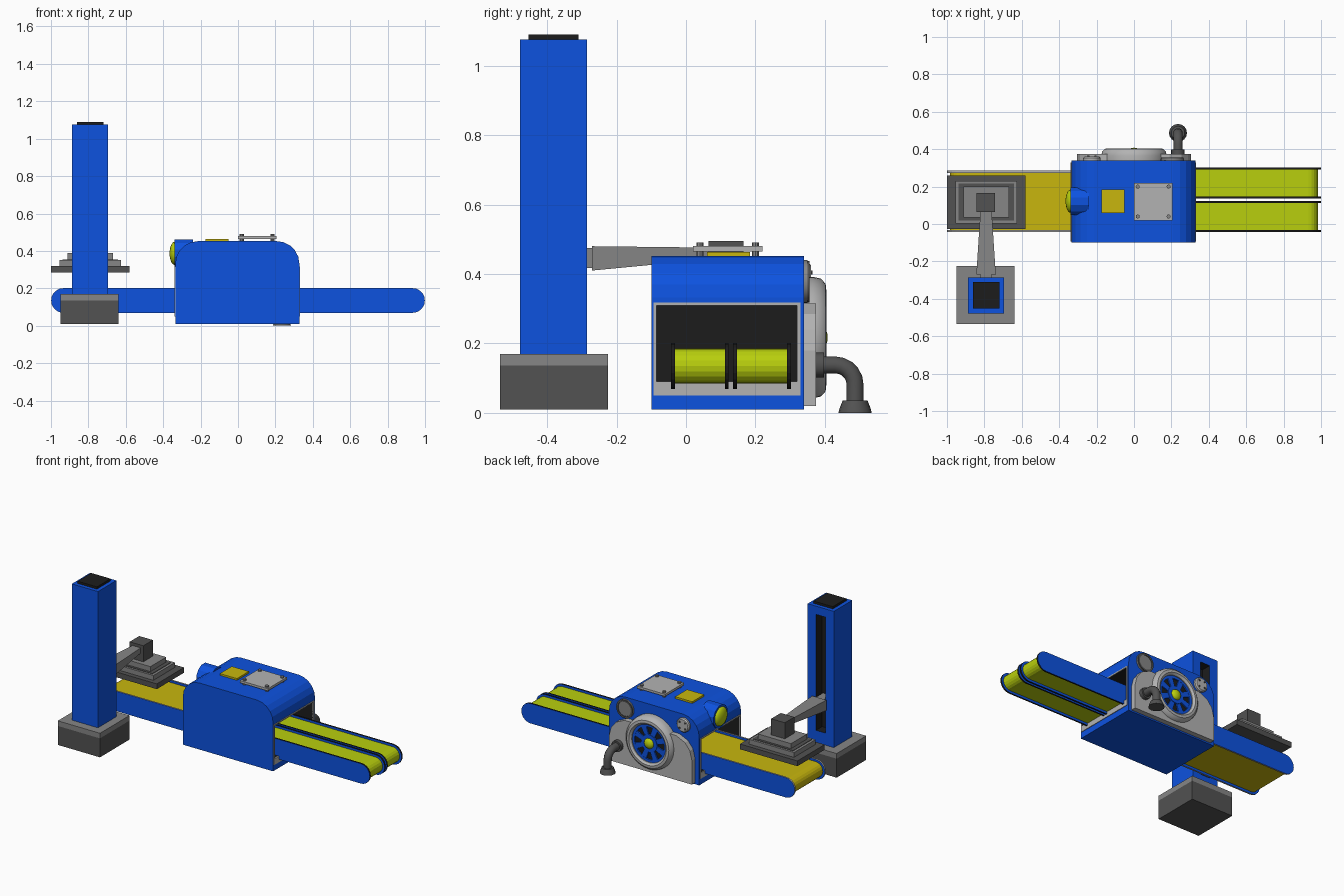
import bpy, bmesh
from math import pi, sin, cos, radians

if "Cube" in bpy.data.objects:
    bpy.data.objects.remove(bpy.data.objects["Cube"])

def material(name, r, g, b):
    m = bpy.data.materials.new(name)
    m.diffuse_color = (r, g, b, 1)
    m.use_nodes = True
    m.node_tree.nodes["Principled BSDF"].inputs["Base Color"].default_value = m.diffuse_color
    return m

BLUE = material("blue", .004, .085, .74)
LIME = material("lime", .48, .62, .004)
GOLD = material("gold", .58, .47, .004)
PALE = material("pale_grey", .45, .45, .45)
GREY = material("mid_grey", .24, .24, .24)
DARK = material("dark_grey", .085, .085, .085)
BLACK = material("black", .012, .012, .012)

def finish(name, bm, mats, smooth=False):
    bmesh.ops.recalc_face_normals(bm, faces=bm.faces)
    me = bpy.data.meshes.new(name)
    bm.to_mesh(me)
    bm.free()
    ob = bpy.data.objects.new(name, me)
    bpy.context.collection.objects.link(ob)
    for m in mats:
        me.materials.append(m)
    if smooth:
        bpy.ops.object.select_all(action='DESELECT')
        ob.select_set(True)
        bpy.context.view_layer.objects.active = ob
        bpy.ops.object.shade_smooth_by_angle(angle=radians(35))
    return ob

def box(name, x, y, z, mat):
    bm = bmesh.new()
    bmesh.ops.create_cube(bm, size=1)
    for v in bm.verts:
        v.co = [lo + (c + .5) * (hi - lo) for c, (lo, hi) in zip(v.co, (x, y, z))]
    return finish(name, bm, [mat])

def prism(name, pts, y0, y1, face, rim=None):
    """Extrude an x-z outline along y; the rim may have its own colour."""
    bm = bmesh.new()
    a, b = ([bm.verts.new((x, y, z)) for x, z in pts] for y in (y0, y1))
    bm.faces.new(a)
    bm.faces.new(b)
    for i in range(len(pts)):
        j = (i + 1) % len(pts)
        bm.faces.new((a[i], a[j], b[j], b[i])).material_index = 1 if rim else 0
    return finish(name, bm, [face, rim] if rim else [face])

def lathe(name, prof, loc, axis, mat, seg=24, closed=False, smooth=True, turn=0):
    """Revolve (radius, height) points around an axis."""
    bm = bmesh.new()
    rings = []
    for r, h in prof:
        ring = []
        for i in range(seg):
            t = 2 * pi * i / seg + turn
            a, b = r * cos(t), r * sin(t)
            co = {'X': (h, a, b), 'Y': (a, h, b), 'Z': (a, b, h)}[axis]
            ring.append(bm.verts.new([p + q for p, q in zip(co, loc)]))
        rings.append(ring)
    pairs = list(zip(rings, rings[1:] + rings[:1]))
    for p, q in pairs if closed else pairs[:-1]:
        for i in range(seg):
            j = (i + 1) % seg
            bm.faces.new((p[i], p[j], q[j], q[i]))
    if not closed:
        bm.faces.new(rings[0])
        bm.faces.new(rings[-1])
    return finish(name, bm, [mat], smooth)

def dome(r, h, n=5):
    return [(r * cos(i * pi / 2 / n) + .0005, h * sin(i * pi / 2 / n)) for i in range(n + 1)]

def arc(cx, cz, r, a0, a1, n):
    return [(cx + r * cos(radians(a0 + (a1 - a0) * i / n)),
             cz + r * sin(radians(a0 + (a1 - a0) * i / n))) for i in range(n + 1)]

def cut(ob, cutter):
    mod = ob.modifiers.new("cut", 'BOOLEAN')
    mod.operation, mod.object, mod.solver = 'DIFFERENCE', cutter, 'EXACT'
    mod.material_mode = 'TRANSFER'
    cutter.hide_render = True
    cutter.hide_set(True)

# Machine housing with a dark recess at each end
housing = prism("housing", [(-.335, .01), (.328, .01)] + arc(.208, .332, .12, 0, 90, 5)
                + arc(-.215, .332, .12, 90, 180, 5), -.10, .34, BLUE)
for side, x0, x1, edge in (("left", -.4, -.06, -.335), ("right", .06, .4, .328)):
    cut(housing, box(side + "_recess_cutter", (x0, x1), (-.085, .32), (.09, .31), BLACK))
    fx = (edge - .004, edge + .004)
    for part, y, z in (("sill", (-.094, .33), (.05, .09)), ("lintel", (-.094, .33), (.31, .318)),
                       ("front_jamb", (-.094, -.085), (.09, .31)), ("back_jamb", (.32, .33), (.09, .31))):
        box(f"{side}_opening_{part}", fx, y, z, PALE)

# Conveyors: belt between two round-ended side plates
def conveyor(name, outer, inner, y0, y1, belt, rim):
    s = 1 if outer > 0 else -1
    def outline(r):
        c = outer - s * .067
        return [(inner, .135 - r)] + [(c + s * (x - c), z) for x, z in arc(c, .135, r, -90, 90, 10)] + [(inner, .135 + r)]
    prism(name + "_belt", outline(.051), y0 + .01, y1 - .01, belt)
    for n, y in (("front", y0), ("back", y1 - .011)):
        prism(f"{name}_{n}_plate", outline(.066), y, y + .011, BLUE, rim)

conveyor("front_outfeed", 1, .07, -.043, .123, LIME, BLACK)
conveyor("back_outfeed", 1, .07, .136, .302, LIME, BLACK)
conveyor("infeed", -1, -.07, -.042, .285, GOLD, PALE)

# Plates on the housing roof
box("roof_hatch", (-.175, -.05), (.06, .185), (.45, .464), GOLD)
box("roof_plate", (0, .205), (.02, .22), (.465, .48), PALE)
for x in (.02, .185):
    for y in (.04, .2):
        lathe("roof_plate_bolt", [(.011, .44), (.011, .49)], (x, y, 0), 'Z', GREY, 10)

# Signal lamp over the infeed
lathe("lamp_housing", [(.077, -.34), (.077, -.24)], (0, .122, .387), 'X', BLUE, 12, smooth=False, turn=pi / 12)
lathe("lamp_lens", [(r, -.338 - h) for r, h in dome(.062, .028)], (0, .122, .387), 'X', LIME)

# Back cover and flywheel
half = [(.305, .02), (.305, .18), (.29, .24), (.255, .285), (.19, .315)]
prism("back_cover", half + [(-x, z) for x, z in reversed(half)], .335, .374, PALE)
wheel = (0, 0, .217)
lathe("wheel_ring", [(.125, .34), (.125, .392), (.138, .404), (.155, .402), (.17, .388), (.175, .365), (.175, .34)],
      wheel, 'Y', PALE, 40, closed=True)
lathe("wheel_backing", [(.127, .36), (.127, .377)], wheel, 'Y', BLACK, 40)
lathe("wheel_rim", [(.108, .37), (.108, .386), (.126, .386), (.126, .37)], wheel, 'Y', BLUE, 40, closed=True)
lathe("wheel_hub", [(.058, .37), (.058, .388)], wheel, 'Y', BLUE, 24)
lathe("wheel_cap", [(r, .386 + h) for r, h in dome(.034, .022)], wheel, 'Y', LIME, 20)
for i in range(8):
    t = (i + .5) * pi / 4
    pts = [(r * cos(t) + w * sin(t), .217 + r * sin(t) - w * cos(t))
           for r, w in ((.05, -.015), (.115, -.02), (.115, .02), (.05, .015))]
    prism("wheel_spoke", pts, .37, .385, BLUE)

# Round fittings above the flywheel
lathe("back_badge", [(.062, .335), (.062, .35)], (.205, 0, .378), 'Y', GREY, 24)
lathe("back_badge_ring", [(.048, .345), (.048, .355), (.06, .355), (.06, .345)], (.205, 0, .378), 'Y', DARK, 24, closed=True)
lathe("back_port", [(.047, .335), (.047, .352), (.04, .36)], (-.225, 0, .385), 'Y', PALE, 16)
for i in range(4):
    t = pi / 4 + i * pi / 2
    lathe("back_port_bolt", [(.006, .355), (.006, .365)],
          (-.225 + .028 * cos(t), 0, .385 + .028 * sin(t)), 'Y', DARK, 8)

# Drain pipe
lathe("pipe_flange", [(.036, .37), (.036, .398)], (.235, 0, .138), 'Y', DARK, 16)
bm = bmesh.new()
rings = []
path = [(.37, .138, 0)] + [(.43 + .057 * sin(radians(a)), .081 + .057 * cos(radians(a)), a)
                           for a in range(0, 91, 18)] + [(.487, .03, 90)]
for y, z, a in path:
    a = radians(a)
    rings.append([bm.verts.new((.235 + .025 * cos(t), y + .025 * sin(t) * sin(a), z + .025 * sin(t) * cos(a)))
                  for t in (2 * pi * k / 14 for k in range(14))])
for p, q in zip(rings, rings[1:]):
    for k in range(14):
        bm.faces.new((p[k], p[k - 1], q[k - 1], q[k]))
bm.faces.new(rings[0])
bm.faces.new(rings[-1])
finish("drain_pipe", bm, [DARK], True)
lathe("pipe_foot", [(.048, 0), (.045, .012), (.036, .035)], (.235, .487, 0), 'Z', DARK, 16)

# Press column on a two-tone base, with a slot for the arm
box("column_base", (-.95, -.64), (-.535, -.225), (.01, .136), DARK)
box("column_base_top", (-.95, -.64), (-.535, -.225), (.136, .17), GREY)
column = box("column", (-.887, -.695), (-.478, -.285), (.17, 1.075), BLUE)
cut(column, box("column_slot_cutter", (-.826, -.756), (-.35, -.2), (.25, 1.02), BLACK))
box("column_cap", (-.862, -.72), (-.453, -.31), (1.07, 1.09), BLACK)

# Arm and stepped press head
box("arm_neck", (-.82, -.762), (-.36, -.26), (.417, .475), GREY)
arm = box("arm", (-.843, -.739), (-.27, .09), (.41, .48), GREY)
for v in arm.data.vertices:
    if v.co.y > 0:
        v.co.x = -.791 + (v.co.x + .791) * .55
        v.co.z = .46 + (v.co.z - .445) * .45
box("head_block", (-.842, -.742), (.065, .165), (.38, .495), DARK)
for n, hx, hy, z, m in (("lower", .211, .143, (.285, .32), DARK), ("middle", .165, .113, (.32, .352), GREY),
                        ("collar", .148, .099, (.345, .355), DARK), ("upper", .122, .083, (.352, .388), GREY)):
    box(f"press_plate_{n}", (-.79 - hx, -.79 + hx), (.117 - hy, .117 + hy), z, m)
